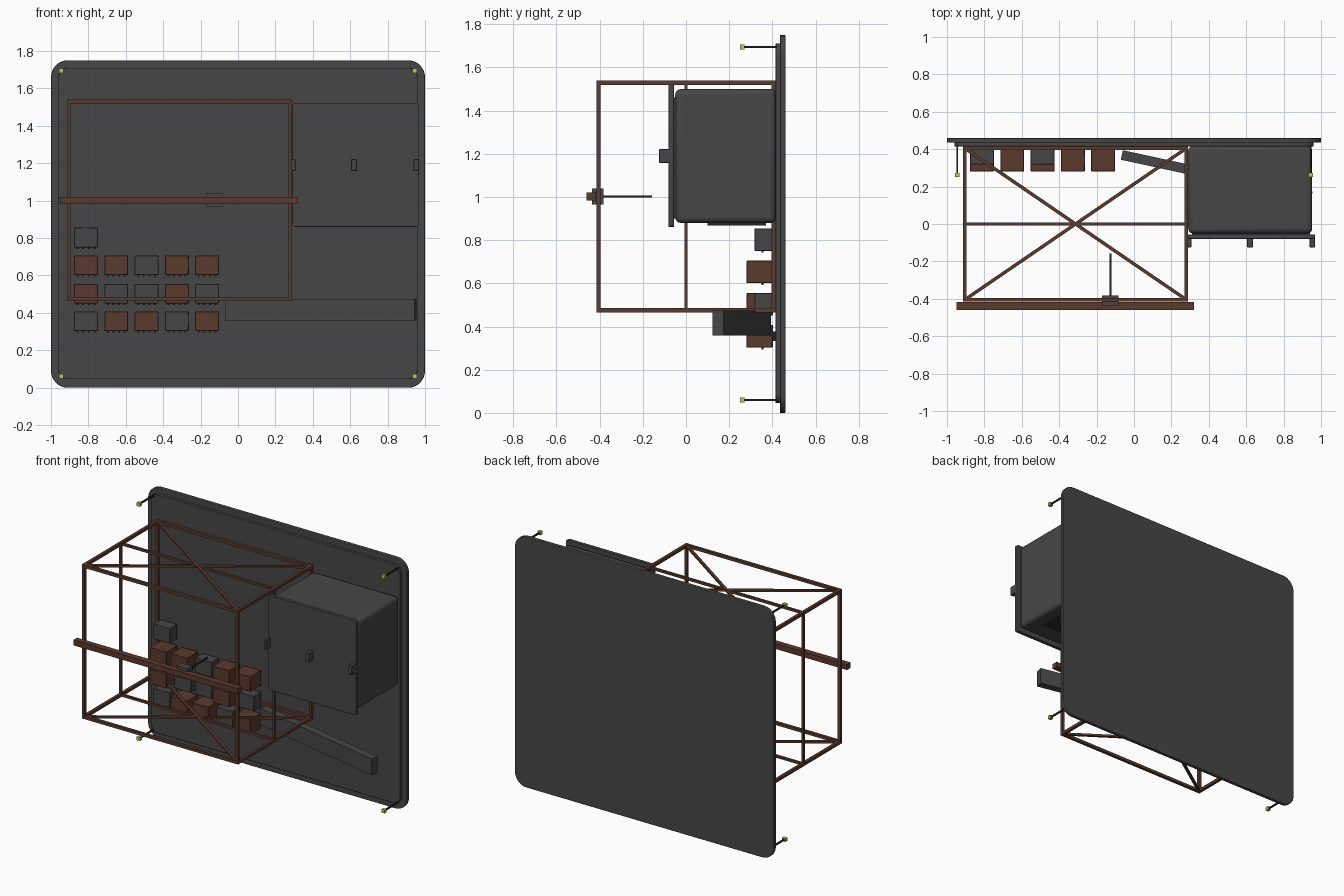
import bpy, bmesh, math
from mathutils import Vector

if "Cube" in bpy.data.objects:
    bpy.data.objects.remove(bpy.data.objects["Cube"])


def material(name, rgb):
    m = bpy.data.materials.new(name)
    m.diffuse_color = (*rgb, 1)
    m.use_nodes = True
    m.node_tree.nodes["Principled BSDF"].inputs["Base Color"].default_value = m.diffuse_color
    return m


GREY = material("dark grey", (0.062, 0.062, 0.062))
BROWN = material("copper brown", (0.105, 0.042, 0.025))
BLACK = material("near black", (0.02, 0.02, 0.02))
YELLOW = material("pale yellow", (0.55, 0.55, 0.13))


def finish(name, bm, mat, bevel=0, segments=3):
    bmesh.ops.recalc_face_normals(bm, faces=bm.faces)
    me = bpy.data.meshes.new(name)
    bm.to_mesh(me)
    bm.free()
    me.materials.append(mat)
    ob = bpy.data.objects.new(name, me)
    bpy.context.collection.objects.link(ob)
    if bevel:
        mod = ob.modifiers.new("bevel", 'BEVEL')
        mod.width, mod.segments = bevel, segments
        mod.limit_method = 'ANGLE'
        bpy.context.view_layer.objects.active = ob
        ob.select_set(True)
        bpy.ops.object.shade_smooth_by_angle(angle=math.radians(35))
        ob.select_set(False)
    return ob


def box(name, x, y, z, mat, bevel=0, segments=3):
    bm = bmesh.new()
    bmesh.ops.create_cube(bm, size=1)
    for v in bm.verts:
        v.co = [(r[0] + r[1]) / 2 + c * (r[1] - r[0]) for r, c in zip((x, y, z), v.co)]
    return finish(name, bm, mat, bevel, segments)


def bar(name, a, b, w, h, mat):
    """Rectangular bar between two points."""
    a, b = Vector(a), Vector(b)
    d = b - a
    bm = bmesh.new()
    bmesh.ops.create_cube(bm, size=1)
    bmesh.ops.scale(bm, vec=(w, d.length, h), verts=bm.verts)
    ob = finish(name, bm, mat)
    ob.location = (a + b) / 2
    ob.rotation_euler = d.to_track_quat('Y', 'Z').to_euler()
    return ob


def rounded_plate(name, x, y, z, r, mat, bevel=0, n=8):
    """Plate standing in the xz plane with rounded corners."""
    bm = bmesh.new()
    verts = []
    corners = [(x[1] - r, z[1] - r), (x[0] + r, z[1] - r), (x[0] + r, z[0] + r), (x[1] - r, z[0] + r)]
    for k, (cx, cz) in enumerate(corners):
        for i in range(n + 1):
            t = math.pi / 2 * (k + i / n)
            verts.append(bm.verts.new((cx + r * math.cos(t), y[0], cz + r * math.sin(t))))
    f = bm.faces.new(verts)
    ext = bmesh.ops.extrude_face_region(bm, geom=[f])
    bmesh.ops.translate(bm, vec=(0, y[1] - y[0], 0),
                        verts=[e for e in ext["geom"] if isinstance(e, bmesh.types.BMVert)])
    return finish(name, bm, mat, bevel, 2)


# back panel: outer plate and slightly smaller raised plate
rounded_plate("back_panel", (-1, 1), (0.435, 0.46), (0, 1.75), 0.09, GREY, 0.003)
rounded_plate("back_panel_inner", (-0.96, 0.96), (0.415, 0.437), (0.045, 1.71), 0.05, GREY, 0.002)

# corner pins with yellow tips
for x in (-0.945, 0.945):
    for z in (0.06, 1.695):
        bar("corner_pin", (x, 0.42, z), (x, 0.265, z), 0.01, 0.01, BLACK)
        box("pin_tip", (x - .012, x + .012), (0.25, 0.272), (z - .012, z + .012), YELLOW)

# open frame
X0, X1, Y, Z0, Z1, T = -0.905, 0.28, 0.405, 0.475, 1.53, 0.02
for z in (Z0, Z1):
    for y in (-Y, Y):
        bar("frame_long_bar", (X0 - T / 2, y, z), (X1 + T / 2, y, z), T, T, BROWN)
    for x in (X0, X1):
        bar("frame_side_bar", (x, -Y, z), (x, Y, z), T, T, BROWN)
    bar("frame_middle_bar", (X0, 0, z), (X1, 0, z), 0.016, 0.016, BROWN)
    for s in (-1, 1):
        bar("frame_diagonal", (X0, -Y * s, z), (X1, Y * s, z), 0.018, 0.014, BROWN)
for x in (X0, X1):
    for y, t in ((-Y, T), (0, 0.016), (Y, T)):
        h = t / 2
        box("frame_post", (x - h, x + h), (y - h, y + h), (Z0, Z1), BROWN)

# cross beam with carriage and needle
box("cross_beam", (-0.95, 0.32), (-0.46, -0.418), (0.983, 1.02), BROWN)
box("carriage", (-0.17, -0.083), (-0.435, -0.383), (0.965, 1.04), GREY)
box("needle", (-0.13, -0.12), (-0.385, -0.158), (0.997, 1.007), BLACK)

# cabinet with door, seal, latches and bottom plate
box("cabinet", (0.29, 0.953), (-0.05, 0.417), (0.88, 1.50), GREY, 0.025)
box("door_seal", (0.31, 0.94), (-0.058, -0.045), (0.90, 1.46), GREY)
rounded_plate("cabinet_door", (0.29, 0.968), (-0.08, -0.056), (0.86, 1.52), 0.015, GREY, 0.002, 4)
for x0, x1 in ((0.287, 0.307), (0.605, 0.637), (0.938, 0.968)):
    box("door_latch", (x0, x1), (-0.125, -0.075), (1.158, 1.222), GREY, 0.003, 1)
box("cabinet_bottom_plate", (0.38, 0.87), (0.10, 0.37), (0.868, 0.885), BLACK)

# rows of relay blocks: B = brown and deep, G = grey and shallow
for row, z in zip(("GBBGB", "BGGBG", "BBGBB", "G"), (0.302, 0.45, 0.601, 0.75)):
    for i, kind in enumerate(row):
        x = -0.813 + 0.162 * i
        front = 0.28 if kind == "B" else 0.317
        mat = BROWN if kind == "B" else GREY
        box("relay_block", (x - .064, x + .064), (front, 0.402), (z, z + 0.105), mat, 0.003, 1)
        for k in range(4):
            px = x - 0.045 + 0.03 * k
            box("relay_pin", (px - .005, px + .005), (0.35, 0.36), (z - .008, z + .005), BLACK)
        box("relay_mount", (x - .03, x + .03), (0.398, 0.42), (z + .03, z + .075), BLACK)

# slanted cable duct in two lengths
D0, D1 = Vector((-0.065, 0.369, 0.416)), Vector((0.95, 0.149, 0.416))
mid = D0.lerp(D1, 0.415)
bar("cable_duct_left", D0, mid, 0.052, 0.115, GREY)
bar("cable_duct_right", mid, D1, 0.052, 0.115, GREY)
